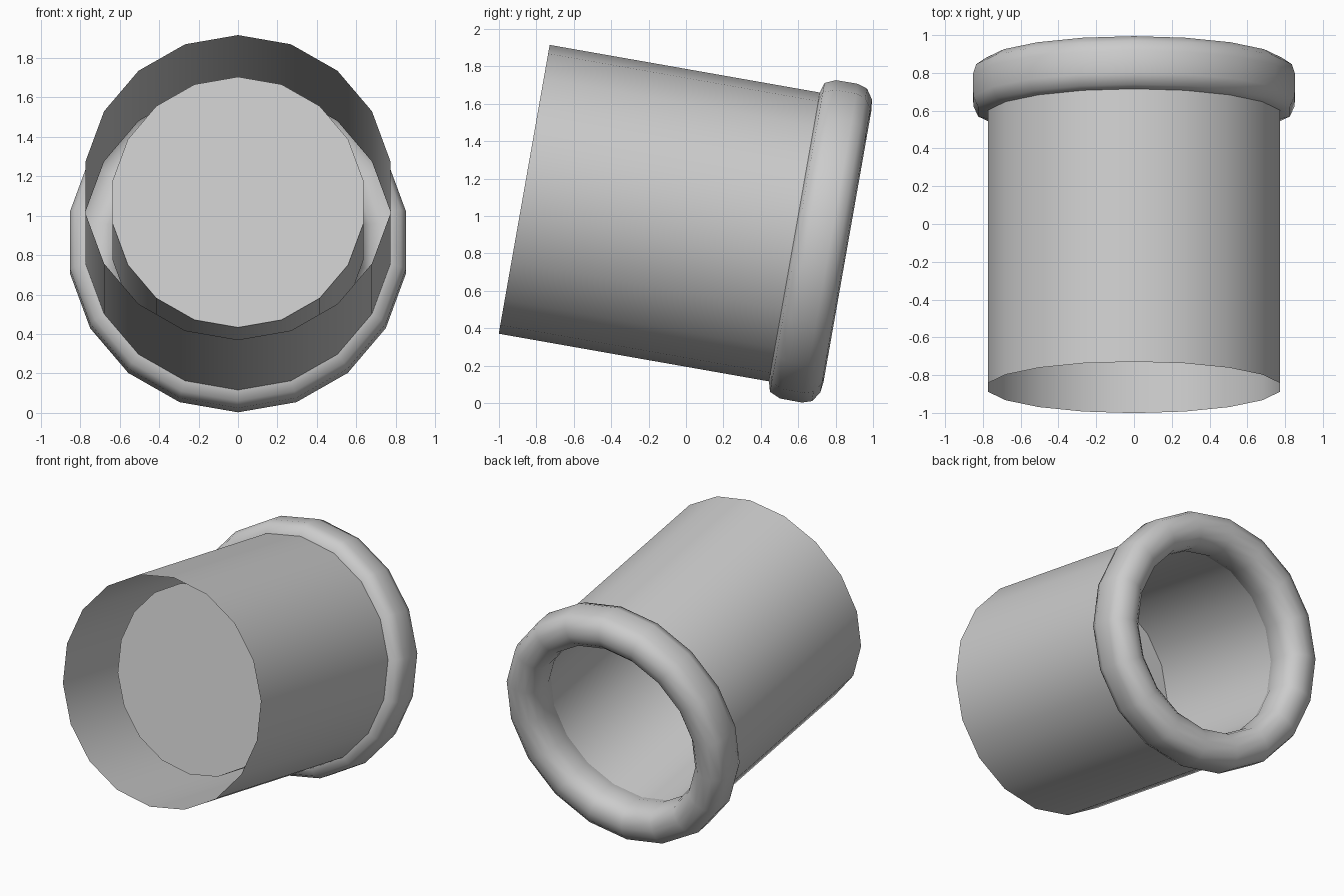
import bpy, bmesh
from math import sin, cos, radians, tau

if "Cube" in bpy.data.objects:
    bpy.data.objects.remove(bpy.data.objects["Cube"])

SIDES = 18
TILT = radians(10)
Y0, Z0 = -0.865, 1.143      # centre of the open front end


def point(s, r, a):
    """Distance s along the tilted axis, radius r, angle a from the top."""
    up = r * cos(a)
    return (r * sin(a),
            Y0 + s * cos(TILT) + up * sin(TILT),
            Z0 - s * sin(TILT) + up * cos(TILT))


def finish(name, bm, smooth):
    me = bpy.data.meshes.new(name)
    bm.to_mesh(me)
    bm.free()
    for p in me.polygons:
        p.use_smooth = smooth
    ob = bpy.data.objects.new(name, me)
    bpy.context.collection.objects.link(ob)
    return ob


def revolve(name, profile):
    """Sweep (axial, radius) points round the tilted axis."""
    bm = bmesh.new()
    rings = [[bm.verts.new(point(s, r, tau * i / SIDES)) for i in range(SIDES)]
             for s, r in profile]
    for a, b in zip(rings, rings[1:]):
        for i in range(SIDES):
            j = (i + 1) % SIDES
            bm.faces.new((a[i], a[j], b[j], b[i]))
    return finish(name, bm, True)


# outer barrel, open at the front
revolve("barrel", [(0, 0.784), (1.467, 0.784)])

# rounded lip, rolling from the barrel over to the inner wall
revolve("lip", [(1.467, 0.784), (1.482, 0.838), (1.54, 0.864), (1.66, 0.865),
                (1.712, 0.848), (1.748, 0.795), (1.755, 0.735), (1.74, 0.68),
                (1.70, 0.637), (1.64, 0.622), (1.56, 0.622), (1.50, 0.645)])

# inner cavity wall
revolve("inner_wall", [(1.50, 0.645), (0.43, 0.645)])

# cavity floor
bm = bmesh.new()
bm.faces.new([bm.verts.new(point(0.43, 0.645, -tau * i / SIDES)) for i in range(SIDES)])
bm.normal_update()
for f in bm.faces:
    if f.normal.y < 0:
        f.normal_flip()
finish("cavity_floor", bm, False)
